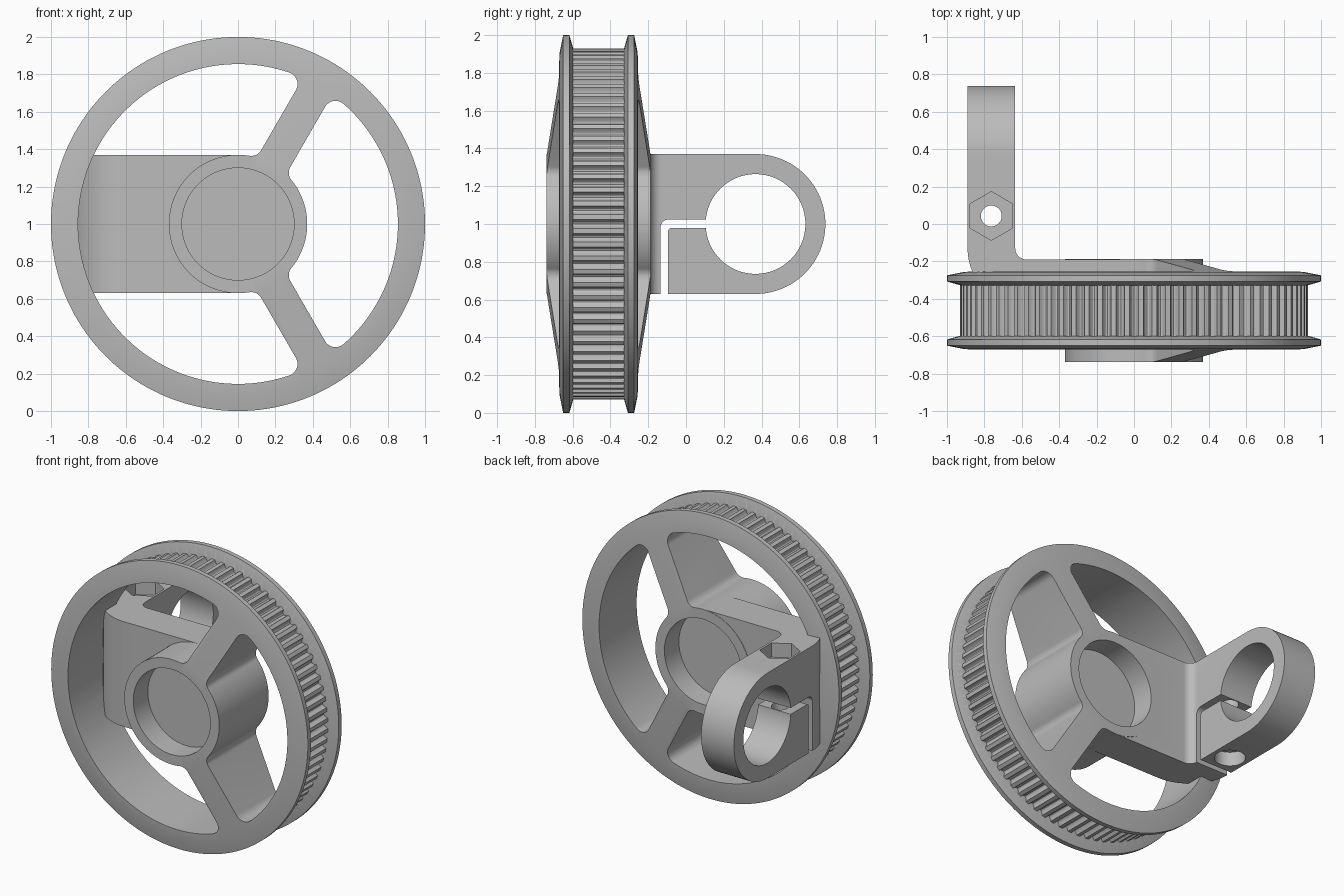
import bpy, bmesh
from math import sin, cos, pi, radians, degrees, atan2, sqrt

cube = bpy.data.objects.get("Cube")
if cube:
    bpy.data.objects.remove(cube)

MID = -0.4625            # middle plane of the wheel
RIM, HUB = 0.855, 0.37   # rim inner radius, hub outer radius

grey = bpy.data.materials.new("plain_grey")
grey.use_nodes = True
grey.diffuse_color = (0.5, 0.5, 0.5, 1)
grey.node_tree.nodes["Principled BSDF"].inputs["Base Color"].default_value = (0.5, 0.5, 0.5, 1)


def finish(name, bm):
    bmesh.ops.recalc_face_normals(bm, faces=bm.faces)
    mesh = bpy.data.meshes.new(name)
    bm.to_mesh(mesh)
    bm.free()
    obj = bpy.data.objects.new(name, mesh)
    obj.data.materials.append(grey)
    bpy.context.collection.objects.link(obj)
    return obj


def prism(name, points, axis, low, high):
    """Extrude a 2D outline along an axis; z is measured from the wheel centre."""
    place = {"x": lambda a, b, h: (h, a, b + 1),
             "y": lambda a, b, h: (a, h, b + 1),
             "z": lambda a, b, h: (a, b, h + 1)}[axis]
    bm = bmesh.new()
    rings = [[bm.verts.new(place(a, b, h)) for a, b in points] for h in (low, high)]
    n = len(points)
    for ring in rings:
        bm.faces.new(ring)
    for i in range(n):
        j = (i + 1) % n
        bm.faces.new((rings[0][i], rings[0][j], rings[1][j], rings[1][i]))
    return finish(name, bm)


def arc(cx, cy, r, start, end, steps):
    angles = [radians(start + (end - start) * i / steps) for i in range(steps + 1)]
    return [(cx + r * cos(t), cy + r * sin(t)) for t in angles]


def circle(cx, cy, r, sides=96, turn=0):
    return arc(cx, cy, r, turn, turn + 360, sides)[:-1]


def combine(target, tool, operation):
    mod = target.modifiers.new(operation.lower(), "BOOLEAN")
    mod.operation, mod.solver, mod.object = operation, "EXACT", tool
    bpy.context.view_layer.objects.active = target
    bpy.ops.object.modifier_apply(modifier=mod.name)
    bpy.data.objects.remove(tool)


def lathe(name, profile, sides):
    """Spin a half profile (radius, offset), mirrored about the middle plane."""
    full = profile + [(r, -y) for r, y in reversed(profile)]
    bm = bmesh.new()
    verts = [bm.verts.new((r, MID + y, 1)) for r, y in full]
    edges = [bm.edges.new(pair) for pair in zip(verts, verts[1:])]
    bmesh.ops.spin(bm, geom=verts + edges, cent=(0, 0, 1), axis=(0, 1, 0),
                   angle=2 * pi, steps=sides, use_merge=True)
    bmesh.ops.remove_doubles(bm, verts=bm.verts, dist=0.0001)
    return finish(name, bm)


def window(spoke, span, half=0.09, outer=0.065, inner=0.06):
    """Filleted opening from one spoke edge to the next, symmetric about its middle."""
    v1, v2 = half + outer, half + inner
    u1 = sqrt((RIM - outer) ** 2 - v1 ** 2)
    u2 = sqrt((HUB + inner) ** 2 - v2 ** 2)
    t1, t2 = degrees(atan2(v1, u1)), degrees(atan2(v2, u2))
    side = (arc(0, 0, RIM, span, t1, 40)
            + arc(u1, v1, outer, t1, -90, 10)[1:]
            + arc(u2, v2, inner, -90, t2 - 180, 8)
            + arc(0, 0, HUB, t2, span, 24)[1:])
    m, s = 2 * radians(span), radians(spoke)
    other = [(x * cos(m) + y * sin(m), x * sin(m) - y * cos(m)) for x, y in side]
    loop = side + other[-2:0:-1]
    return [(x * cos(s) - y * sin(s), x * sin(s) + y * cos(s)) for x, y in loop]


# Wheel: flat hub, coned web and two flanges
wheel = lathe("clamp_pulley", [(0, .275), (.38, .275), (.84, .21), (.91, .206), (1, .188),
                               (1, .155), (.93, .135), (.88, .135)], 160)

# Toothed belt track
tooth = [(0, .9), (.12, .903), (.24, .913), (.32, .93), (.68, .93), (.76, .913), (.88, .903)]
TEETH = 80
track = [(r * cos(t), r * sin(t)) for i in range(TEETH) for f, r in tooth
         for t in [2 * pi * (i + f) / TEETH]]
combine(wheel, prism("belt_track", track, "y", MID - .145, MID + .145), "UNION")

# Openings between the two spokes and across the open side
for spoke, span in ((-60, 60), (60, 120)):
    combine(wheel, prism("window_cutter", window(spoke, span), "y", -1, 0.2), "DIFFERENCE")

# Bracket: bent plate from the hub, then trimmed to a round-ended arm
bend = (-.575, -.13)
plate = ([(0, -.445)] + arc(*bend, .315, 270, 180, 16) + [(-.89, .9), (-.635, .9)]
         + arc(*bend, .06, 180, 270, 10) + [(0, -.19)])
bracket = prism("bracket", plate, "z", -.6, .6)
outline = [(-1, .37), (-1, -.37)] + arc(.368, 0, .37, -90, 90, 48)
combine(bracket, prism("arm_outline", outline, "x", -1.2, .2), "INTERSECT")

# Clamp bore and L-shaped split
combine(bracket, prism("clamp_bore", circle(.368, 0, .264), "x", -1.2, -.5), "DIFFERENCE")
split = ([(.2, .025)] + arc(-.09, -.02, .045, 90, 180, 8) + [(-.135, -.6), (-.095, -.6)]
         + arc(-.075, -.04, .02, 180, 90, 5) + [(.2, -.02)])
combine(bracket, prism("split", split, "x", -1.2, -.5), "DIFFERENCE")

# Clamp screw hole, hexagonal nut pocket and round screw-head pocket
bolt = (-.763, .043)
for points, low, high in ((circle(*bolt, .056, 32), -.6, .6),
                          (circle(*bolt, .13, 6, 30), .27, .6),
                          (circle(*bolt, .1, 40), -.6, -.27)):
    combine(bracket, prism("screw_cutter", points, "z", low, high), "DIFFERENCE")

combine(wheel, bracket, "UNION")

# Hub bore with a bearing seat at each end
for radius, low, high in ((.225, -1, .1), (.3, -1, -.575), (.3, -.35, .1)):
    combine(wheel, prism("bore_cutter", circle(0, 0, radius), "y", low, high), "DIFFERENCE")

bpy.ops.object.select_all(action="DESELECT")
wheel.select_set(True)
bpy.context.view_layer.objects.active = wheel
bpy.ops.object.shade_smooth_by_angle(angle=radians(25))
